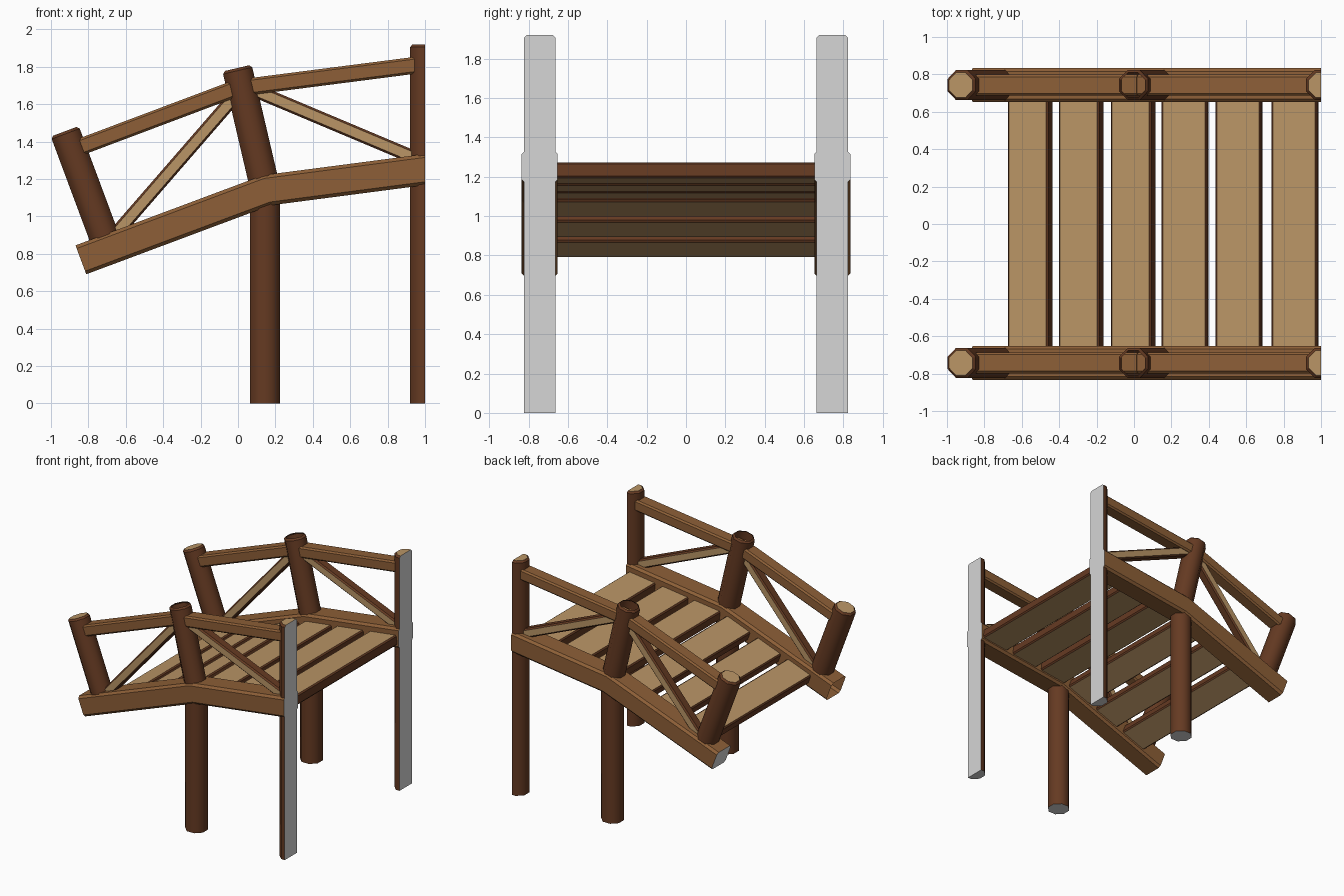
import bpy, bmesh, math
from mathutils import Vector

if "Cube" in bpy.data.objects:
    bpy.data.objects.remove(bpy.data.objects["Cube"])


def srgb(r, g, b):
    lin = [((c / 255 + 0.055) / 1.055) ** 2.4 for c in (r, g, b)]
    return (*lin, 1)


def material(name, col):
    m = bpy.data.materials.new(name)
    m.diffuse_color = col
    m.use_nodes = True
    m.node_tree.nodes["Principled BSDF"].inputs["Base Color"].default_value = m.diffuse_color
    return m


DARK = material("dark_bark", srgb(101, 58, 34))
BROWN = material("mid_brown_wood", srgb(141, 95, 55))
TAN = material("pale_cut_wood", srgb(186, 149, 102))
GREY = material("grey_cut_face", srgb(214, 214, 214))

Y = 0.743                      # distance of each railing from the centre line


def sweep(name, path, w, h, c, mats, side=(0, 1, 0), wide=None, caps=(0, 0),
          scales=None, smooth=False, cut=False):
    """Sweep a chamfered rectangle along a path.
    mats[0] = body, mats[1] = chamfers and narrow sides when 'wide' is given.
    caps = material index of the start and end cap (None leaves it open)."""
    side = Vector(side).normalized()
    path = [Vector(p) for p in path]
    scales = scales or [1] * len(path)
    a, b = w / 2, h / 2
    sec = [(a, -b + c), (a, b - c), (a - c, b), (-a + c, b),
           (-a, b - c), (-a, -b + c), (-a + c, -b), (a - c, -b)]
    bm = bmesh.new()
    rings = []
    for i, p in enumerate(path):
        t0 = (p - path[i - 1]).normalized() if i else None
        t1 = (path[i + 1] - p).normalized() if i < len(path) - 1 else None
        t = ((t0 or t1) + (t1 or t0)).normalized()
        up = t.cross(side).normalized()
        up /= max(t.dot(t0 or t1), 0.5)          # mitre at bends
        rings.append([bm.verts.new(p + side * u * scales[i] + up * v * scales[i])
                      for u, v in sec])
    # section faces 0 and 4 look along 'side', faces 2 and 6 along 'up'
    keep = {"side": (0, 4), "up": (2, 6), None: range(8)}[wide]
    for i in range(len(rings) - 1):
        r, q = rings[i], rings[i + 1]
        for k in range(8):
            j = (k + 1) % 8
            f = bm.faces.new((r[k], r[j], q[j], q[k]))
            f.material_index = 0 if k in keep else 1
            f.smooth = smooth and scales[i] == scales[i + 1]
    for ring, m in ((rings[0], caps[0]), (rings[-1], caps[1])):
        if m is not None:
            bm.faces.new(ring).material_index = m
    if cut:                                      # saw off flat at x = 1
        res = bmesh.ops.bisect_plane(bm, geom=bm.verts[:] + bm.edges[:] + bm.faces[:],
                                     plane_co=(1, 0, 0), plane_no=(1, 0, 0),
                                     clear_outer=True)
        edges = [e for e in res["geom_cut"] if isinstance(e, bmesh.types.BMEdge)]
        fill = bmesh.ops.edgeloop_fill(bm, edges=edges)
        for f in fill["faces"]:
            f.material_index = mats.index(GREY)
            f.smooth = False
    bmesh.ops.recalc_face_normals(bm, faces=bm.faces[:])
    me = bpy.data.meshes.new(name)
    bm.to_mesh(me)
    bm.free()
    for m in mats:
        me.materials.append(m)
    ob = bpy.data.objects.new(name, me)
    bpy.context.collection.objects.link(ob)
    return ob


def post(name, y, bottom, top, caps, cut=False):
    """Octagonal log with a small chamfer around its top."""
    p0, p1 = Vector((bottom[0], y, bottom[1])), Vector((top[0], y, top[1]))
    shoulder = p1 + (p0 - p1).normalized() * 0.014
    sweep(name, [p0, shoulder, p1], 0.16, 0.16, 0.0469, [DARK, TAN, GREY],
          caps=caps, scales=[1, 1, 0.83], smooth=True, cut=cut)


def bar(name, y, pts, w, h, c, mats, **kw):
    sweep(name, [(x, y, z) for x, z in pts], w, h, c, mats, **kw)


for s, tag in ((-1, "front"), (1, "back")):
    y = s * Y
    # Posts
    post(tag + "_end_post", y, (1, 0), (1, 1.92), (2, 1), cut=True)
    post(tag + "_support_post", y, (0.145, 0), (0.145, 1.14), (2, 0))
    post(tag + "_middle_post", y, (0.15, 1.13), (-0.005, 1.793), (0, None))
    post(tag + "_low_post", y, (-0.702, 0.854), (-0.926, 1.455), (0, 1))
    # Bent side beam carrying the deck, one lower end left open
    bar(tag + "_side_beam", y, [(-0.84, 0.768), (0.155, 1.14), (1.15, 1.27)],
        0.183, 0.165, 0.018, [BROWN, GREY], cut=True,
        caps=(None if s < 0 else 1, 0))
    # Hand rails
    bar(tag + "_lower_rail", y, [(-0.9, 1.35), (0.03, 1.70)],
        0.112, 0.09, 0.012, [BROWN])
    bar(tag + "_upper_rail", y, [(0.0, 1.686), (0.97, 1.811)],
        0.112, 0.09, 0.012, [BROWN])
    # Diagonal braces: pale faces, dark edges
    for n, pts in (("lower", [(-0.68, 0.877), (0.0, 1.66)]),
                   ("upper", [(0.05, 1.69), (0.97, 1.303)])):
        bar(tag + "_" + n + "_brace", y, pts, 0.08, 0.072, 0.011,
            [TAN, DARK], wide="side")

# Deck planks following the two slopes of the beams: (left, right) of top face
planks = [(-0.668, -0.470), (-0.396, -0.198), (-0.118, 0.080),
          (0.155, 0.380), (0.444, 0.668), (0.743, 0.968)]
THICK, CH = 0.08, 0.01
for i, (x0, x1) in enumerate(planks):
    slope = 0.375 if i < 3 else 0.128
    xm = (x0 + x1) / 2
    t = Vector((1, 0, slope)).normalized()
    n = Vector((-t.z, 0, t.x))
    mid = Vector((xm, 0, 1.165 + slope * (xm - 0.13))) - n * THICK / 2
    sweep("deck_plank_%d" % (i + 1),
          [mid + Vector((0, -0.7, 0)), mid + Vector((0, 0.7, 0))],
          (x1 - x0) / t.x + 2 * CH, THICK, CH, [TAN, DARK], side=t, wide="up",
          caps=(1, 1))
